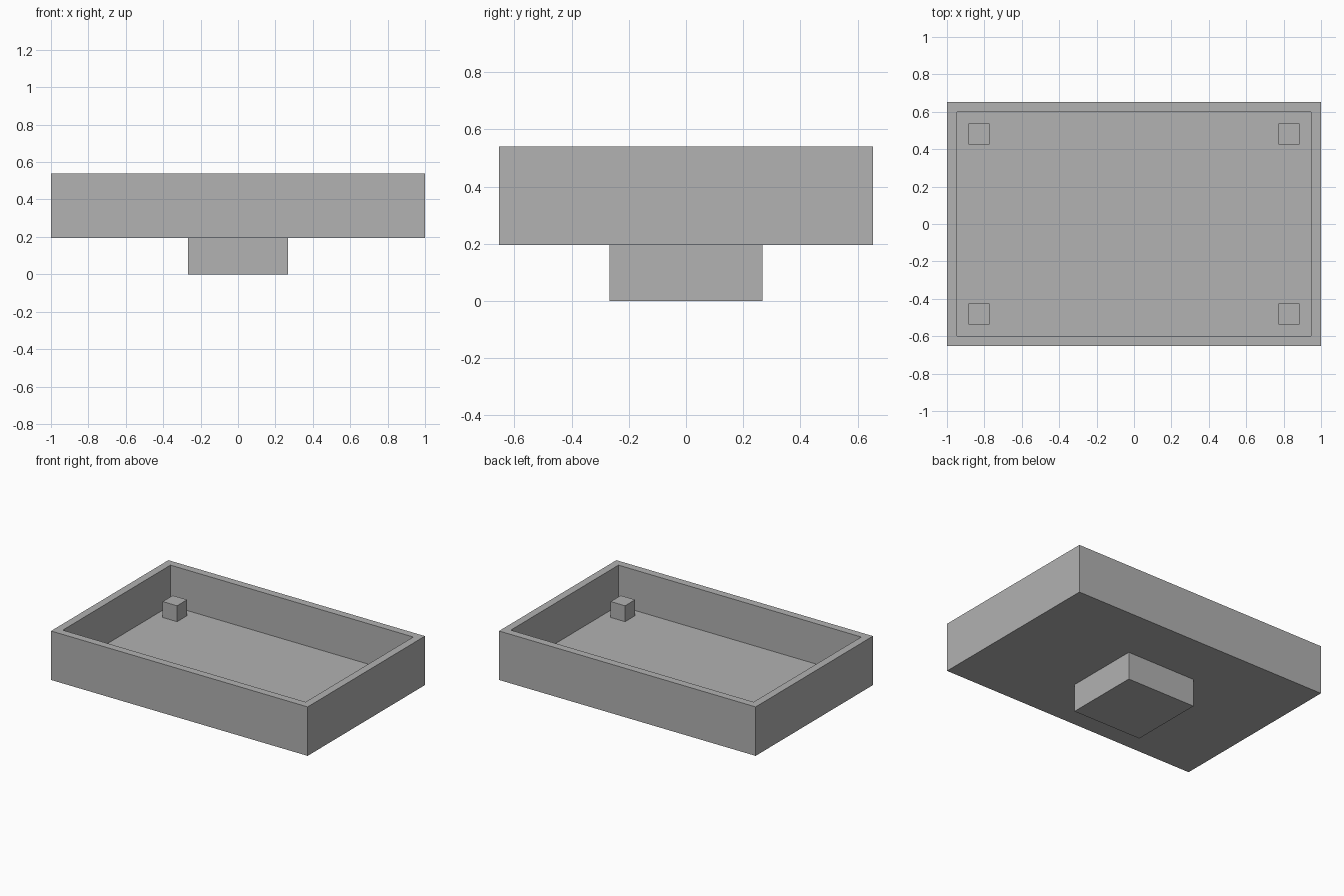
import bpy
import bmesh

if "Cube" in bpy.data.objects:
    bpy.data.objects.remove(bpy.data.objects["Cube"], do_unlink=True)

grey = bpy.data.materials.new("plain_grey")
GREY = (0.445, 0.445, 0.445, 1)
grey.diffuse_color = GREY
grey.use_nodes = True
grey.node_tree.nodes["Principled BSDF"].inputs["Base Color"].default_value = GREY

# Overall sizes
HALF_X, HALF_Y, WALL = 1.0, 0.653, 0.076
BASE_TOP, FLOOR, RIM = 0.195, 0.255, 0.54
BASE_HALF, PEG_HALF = 0.268, 0.056
PEG_X, PEG_Y = 0.828, 0.48


def add_box(bm, x, y, z0, z1, half_x, half_y):
    """Add a box by centre, bottom, top and half sizes."""
    verts = bmesh.ops.create_cube(bm, size=2)["verts"]
    for v in verts:
        v.co = (x + v.co.x * half_x, y + v.co.y * half_y, z1 if v.co.z > 0 else z0)


def finish(bm, name):
    mesh = bpy.data.meshes.new(name)
    bm.to_mesh(mesh)
    bm.free()
    mesh.materials.append(grey)
    obj = bpy.data.objects.new(name, mesh)
    bpy.context.collection.objects.link(obj)


# Tray: box with its top face inset to form the rim, then sunk to the floor
bm = bmesh.new()
add_box(bm, 0, 0, BASE_TOP, RIM, HALF_X, HALF_Y)
bm.normal_update()
top = max(bm.faces, key=lambda f: f.calc_center_median().z)
bmesh.ops.inset_individual(bm, faces=[top], thickness=WALL)
well = bmesh.ops.extrude_discrete_faces(bm, faces=[top])["faces"][0]
bmesh.ops.translate(bm, verts=well.verts, vec=(0, 0, FLOOR - RIM))
bmesh.ops.recalc_face_normals(bm, faces=bm.faces)
finish(bm, "tray")

# Square base under the tray
bm = bmesh.new()
add_box(bm, 0, 0, 0, BASE_TOP, BASE_HALF, BASE_HALF)
finish(bm, "base_block")

# Small corner blocks standing on the tray floor
for side, sx in (("left", 1), ("right", -1)):
    for end, sy in (("back", 1), ("front", -1)):
        bm = bmesh.new()
        add_box(bm, sx * PEG_X, sy * PEG_Y, FLOOR, FLOOR + 2 * PEG_HALF, PEG_HALF, PEG_HALF)
        finish(bm, f"corner_block_{end}_{side}")
